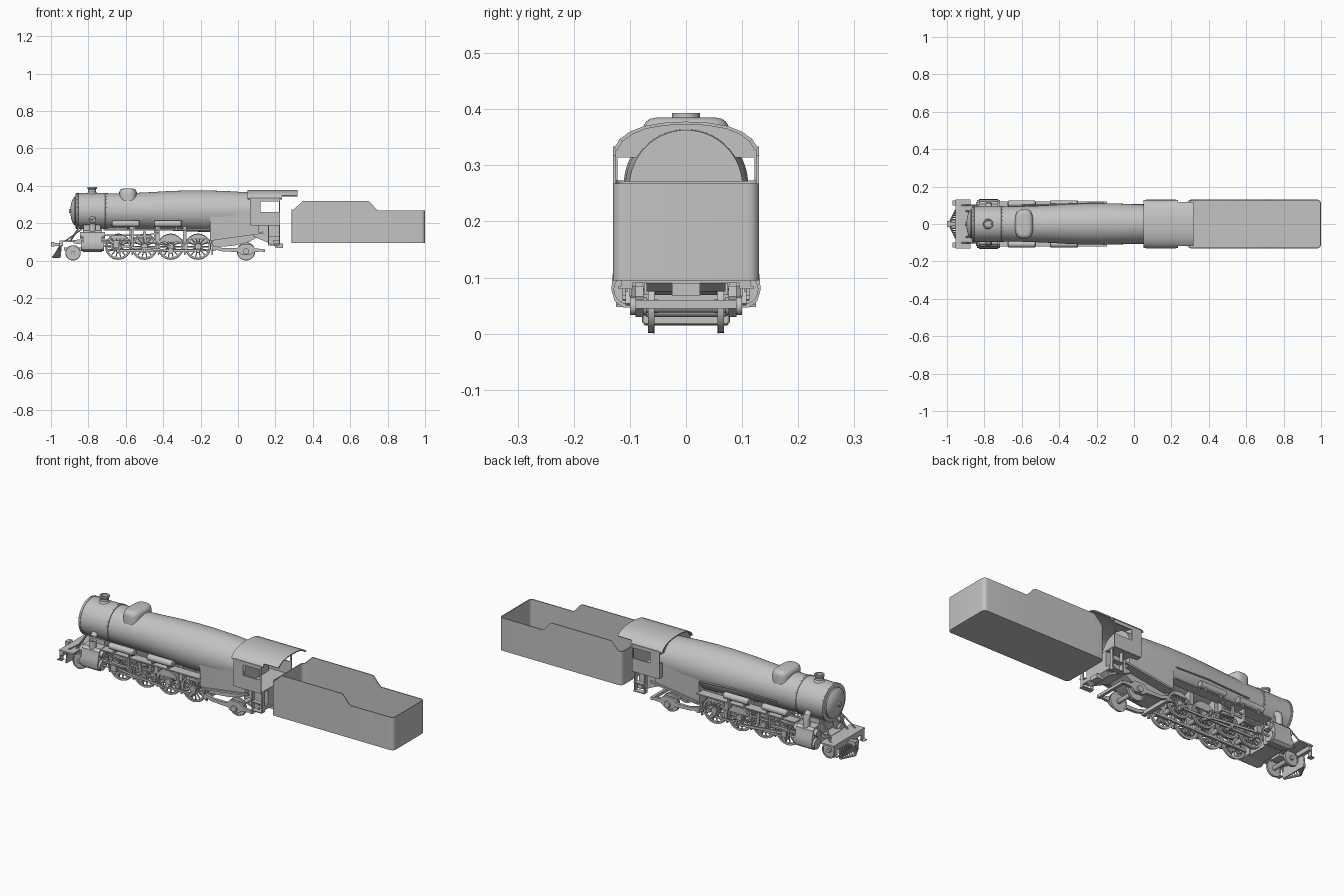
import bpy, bmesh, math
from mathutils import Vector as V

grey = bpy.data.materials.new("plain_grey")
grey.diffuse_color = (0.55, 0.55, 0.55, 1)

# ---- helpers: each part is (rings, cyclic); obj() lofts the rings into a mesh ----
def obj(name, *parts):
    bm = bmesh.new()
    for rings, cyc in parts:
        vs = [[bm.verts.new(p) for p in r] for r in rings]
        n = len(vs[0])
        for a, b in zip(vs, vs[1:] + ([vs[0]] if cyc else [])):
            for i in range(n):
                j = (i + 1) % n
                bm.faces.new((a[i], a[j], b[j], b[i]))
        if not cyc:
            bm.faces.new(vs[0][::-1])
            bm.faces.new(vs[-1])
    bmesh.ops.recalc_face_normals(bm, faces=bm.faces)
    me = bpy.data.meshes.new(name)
    bm.to_mesh(me)
    bm.free()
    me.materials.append(grey)
    o = bpy.data.objects.new(name, me)
    bpy.context.collection.objects.link(o)
    return o

def ring(c, r, d, n):
    q = V(d).to_track_quat('Z', 'Y')
    return [V(c) + q @ V((r * math.cos(2 * math.pi * i / n), r * math.sin(2 * math.pi * i / n), 0)) for i in range(n)]

def tube(a, b, r, n=16, r2=None):
    d = V(b) - V(a)
    return [ring(a, r, d, n), ring(b, r if r2 is None else r2, d, n)], False

def lathe_x(prof, n=64, y=0, z=0):  # prof rows: x, radius[, z]
    return [ring((p[0], y, p[2] if len(p) > 2 else z), p[1], (1, 0, 0), n) for p in prof], False

def prism(pts, axis, c0, c1):
    f = {'x': lambda a, b, c: (c, a, b), 'y': lambda a, b, c: (a, c, b), 'z': lambda a, b, c: (a, b, c)}[axis]
    return [[f(a, b, c) for a, b in pts] for c in (c0, c1)], False

def box(x0, x1, y0, y1, z0, z1):
    return prism([(x0, y0), (x1, y0), (x1, y1), (x0, y1)], 'z', z0, z1)

def bar(p, q, h, y0, y1):  # flat bar between two x-z points
    d = (V(q) - V(p)).normalized() * h / 2
    return prism([(p[0] + d.y, p[1] - d.x), (q[0] + d.y, q[1] - d.x), (q[0] - d.y, q[1] + d.x), (p[0] - d.y, p[1] + d.x)], 'y', y0, y1)

def wheel(x, z, y, s, r, spokes, weight=0.0):
    yo, yi = s * (y + .006), s * (y - .006)
    prof = [(r * .96, yo), (r * .96, s * (y - .003)), (r, s * (y - .003)), (r, yi), (r * .82, yi), (r * .82, yo)]
    parts = [([ring((x, yy, z), rr, (0, 1, 0), 40) for rr, yy in prof], True),
             tube((x, s * (y - .012), z), (x, s * (y + .012), z), r * .24, 20)]
    for i in range(spokes):
        a = 2 * math.pi * i / spokes
        d = V((math.cos(a), 0, math.sin(a)))
        c = V((x, s * y, z))
        parts.append(tube(c + d * r * .15, c + d * r * .85, r * .065, 6, r * .045))
    if weight:
        arc = [(x + r * .84 * math.cos(t), z + r * .84 * math.sin(t))
               for t in [math.pi / 2 - weight + 2 * weight * k / 10 for k in range(11)]]
        parts.append(prism(arc, 'y', s * (y - .004), s * (y + .008)))
    return parts

# ---- boiler, smokebox, firebox ----
obj("boiler", lathe_x([(-.72, .094, .265), (-.58, .095, .265), (-.48, .099, .266), (-.36, .106, .266), (-.26, .11, .265),
                       (-.16, .111, .264), (-.05, .108, .263), (.05, .103, .262), (.11, .101, .262)]))
obj("smokebox", lathe_x([(-.868, .092), (-.866, .097), (-.855, .097), (-.854, .0955), (-.71, .0955), (-.709, .0975),
                         (-.695, .0975), (-.694, .094)], z=.265))
obj("smokebox_door", lathe_x([(-.866, .078), (-.874, .077), (-.883, .066), (-.891, .045), (-.895, .022),
                              (-.896, .012), (-.903, .011), (-.904, .004)], 48, z=.265))
rivets = []
for i in range(28):
    a = 2 * math.pi * i / 28
    for x in (-.86, -.702):
        d = V((0, math.cos(a), math.sin(a)))
        rivets.append(tube(V((x, 0, .265)) + d * .094, V((x, 0, .265)) + d * .0992, .002, 6))
obj("smokebox_rivets", *rivets)

def fire(x, w, zb, wb):  # firebox section hanging below the boiler
    return [(x, -w, .262), (x, w, .262), (x, wb, zb), (x, -wb, zb)]
obj("firebox", ([fire(-.15, .108, .105, .1), fire(.0, .105, .128, .1), fire(.11, .1, .145, .1)], False))
obj("ash_pan", prism([(-.14, .11), (-.13, .07), (-.02, .08), (.06, .1), (.13, .14), (.0, .14)], 'y', -.055, .055))
obj("chimney", ([ring((-.78, 0, z), r, (0, 0, 1), 32) for z, r in
                 [(.35, .03), (.362, .026), (.367, .021), (.38, .021), (.385, .025), (.393, .025), (.393, .018), (.375, .017)]], False))

def oval(z, k):
    pts = []
    for i in range(48):
        c, s = math.cos(2 * math.pi * i / 48), math.sin(2 * math.pi * i / 48)
        f = lambda t: math.copysign(abs(t) ** .65, t)
        pts.append((-.588 + (.048 - k) * f(c), (.078 - k) * f(s), z))
    return pts
obj("dome", ([oval(z, k) for z, k in [(.316, 0), (.36, 0), (.37, .002), (.378, .007), (.383, .014), (.385, .024)]], False))
obj("boiler_side_pipe", tube((-.6, .1, .235), (-.35, .107, .24), .004, 10), tube((-.35, .107, .24), (-.16, .112, .23), .004, 10))

# ---- cab ----
edge = [(.131, .316), (.128, .331), (.118, .347), (.1, .36), (.075, .37), (.04, .376), (0, .378)]
def arch(pts, t=.005):
    full = pts + [(-y, z) for y, z in pts[-2::-1]]
    return full + [(y * (1 - t / .13), z - t) for y, z in full[::-1]]
obj("cab_roof", prism(arch(edge[1:]), 'x', .05, .235))
obj("cab_roof_overhang", prism(arch(edge[2:]), 'x', .235, .318))
for s in (-1, 1):
    yo, yi = s * .13, s * .125
    obj("cab_side", box(.065, .225, yi, yo, .19, .26), box(.065, .12, yi, yo, .26, .334),
        box(.218, .225, yi, yo, .26, .334), box(.12, .218, yi, yo, .315, .334))
    obj("cab_front", box(.066, .071, s * .05, s * .126, .19, .268), box(.066, .071, s * .122, s * .128, .268, .32),
        prism([(0, .315)] + [(s * y * .98, z - .002) for y, z in edge], 'x', .066, .071))
    obj("cab_steps", box(.16, .165, s * .095, s * .115, .08, .19), box(.218, .223, s * .095, s * .115, .08, .19),
        box(.16, .223, s * .095, s * .12, .08, .085), box(.16, .223, s * .095, s * .12, .125, .13))
    obj("firebox_rail", bar((-.14, .112), (.135, .15), .01, s * .096, s * .108))
obj("cab_floor", box(.07, .225, -.128, .128, .188, .194))
obj("rear_frame", prism([(.08, .19), (.08, .13), (.15, .1), (.2, .075), (.225, .09), (.225, .19)], 'y', -.07, .07),
    box(.2, .24, -.025, .025, .068, .09), box(.19, .225, -.095, .095, .09, .11))

# ---- frame, axles and wheels ----
drivers = (-.64, -.5, -.36, -.214)
for s in (-1, 1):
    obj("main_frame", box(-.86, -.1, s * .036, s * .046, .088, .112), box(-.7, -.15, s * .036, s * .046, .05, .062),
        *[box(x - .018, x + .018, s * .034, s * .048, .05, .112) for x in drivers])
    obj("springs", *[prism([(x - .05, .118), (x, .13), (x + .05, .118), (x + .05, .124), (x, .142), (x - .05, .124)],
                           'y', s * .038, s * .05) for x in drivers])
    for i, x in enumerate(drivers):
        obj("driving_wheel", *wheel(x, .074, .062, s, .07, 14, 1.15 if i == 2 else .75),
            tube((x, s * .06, .052), (x, s * .1, .052), .009))
        obj("brake_shoe", prism([(x + .066, .12), (x + .074, .12), (x + .084, .07), (x + .078, .03), (x + .071, .03), (x + .074, .07)],
                                'y', s * .056, s * .068))
    obj("leading_wheel", *wheel(-.882, .041, .062, s, .041, 0),
        tube((-.882, s * .058, .041), (-.882, s * .064, .041), .036, 32))
    obj("trailing_wheel", *wheel(.043, .049, .062, s, .049, 0),
        tube((.043, s * .058, .049), (.043, s * .064, .049), .043, 32))
    obj("trailing_truck_frame", prism([(-.14, .066), (-.09, .05), (.0, .045), (.02, .03), (.066, .03), (.085, .045), (.145, .05),
                                       (.145, .06), (.09, .066), (.07, .085), (.016, .085), (-.005, .066), (-.08, .066), (-.13, .08)],
                                      'y', s * .076, s * .09), tube((.043, s * .07, .049), (.043, s * .1, .049), .016))
obj("axles", *[tube((x, -.07, z), (x, .07, z), .011) for x, z in
               [(d, .074) for d in drivers] + [(-.882, .041), (.043, .049)]])
obj("cross_members", box(-.14, -.12, -.09, .09, .05, .07), box(.13, .145, -.09, .09, .045, .06),
    *[box(x - .01, x + .01, -.07, .07, .1, .19) for x in (-.57, -.43, -.285)],
    box(-.93, -.84, -.03, .03, .055, .07))
obj("cylinder_saddle", box(-.825, -.735, -.065, .065, .055, .19))

# ---- cylinders, rods, valve gear, running boards and tanks ----
cyl_prof = [(.05, .165), (.108, .162), (.121, .15), (.125, .125), (.131, .105), (.133, .078), (.127, .058),
            (.112, .047), (.095, .047), (.075, .055), (.05, .06)]
for s in (-1, 1):
    obj("cylinder_block", prism([(s * y, z) for y, z in cyl_prof], 'x', -.828, -.728))
    obj("cylinder_covers", tube((-.84, s * .102, .079), (-.716, s * .102, .079), .027, 28),
        tube((-.845, s * .1, .136), (-.71, s * .1, .136), .018, 24), tube((-.72, s * .102, .079), (-.65, s * .102, .079), .005))
    obj("steam_pipe", ([ring((-.777, s * y, z), r, d, 20) for y, z, r, d in
                        [(.08, .225, .016, (0, s, -.3)), (.097, .215, .017, (0, s * .6, -1)), (.102, .195, .017, (0, 0, -1)),
                         (.102, .155, .018, (0, 0, -1))]], False))
    obj("crosshead", box(-.665, -.635, s * .09, s * .114, .068, .1), box(-.72, -.565, s * .094, s * .11, .099, .107),
        box(-.57, -.56, s * .06, s * .112, .095, .165))
    obj("side_rod", box(-.64, -.214, s * .077, s * .084, .047, .058),
        *[tube((x, s * .075, .052), (x, s * .087, .052), .013, 20) for x in drivers])
    obj("main_rod", bar((-.65, .08), (-.36, .052), .012, s * .09, s * .097), tube((-.36, s * .088, .052), (-.36, s * .1, .052), .015, 20))
    obj("valve_gear", bar((-.72, .136), (-.49, .135), .007, s * .1, s * .105), bar((-.5, .1), (-.36, .078), .007, s * .104, s * .109),
        bar((-.36, .052), (-.372, .08), .01, s * .1, s * .108), bar((-.5, .155), (-.495, .095), .014, s * .1, s * .11),
        bar((-.685, .142), (-.672, .06), .008, s * .108, s * .113), box(-.56, -.44, s * .094, s * .099, .115, .126),
        box(-.45, -.44, s * .07, s * .1, .115, .165), bar((-.49, .135), (-.42, .15), .006, s * .1, s * .105))
    obj("running_board", box(-.72, -.145, s * .07, s * .12, .162, .168))
    for x0, x1 in ((-.675, -.525), (-.45, -.3)):
        obj("air_tank", lathe_x([(x0, .013), (x0 + .004, .017), (x1 - .004, .017), (x1, .013)], 24, s * .108, .197),
            *[box(x - .004, x + .004, s * .09, s * .118, .165, .19) for x in (x0 + .03, x1 - .03)])
    obj("platform_brace", tube((-.9, s * .07, .1), (-.835, s * .06, .2), .005, 10), tube((-.93, s * .1, .1), (-.835, s * .1, .168), .0035, 8))
    obj("front_step", box(-.955, -.95, s * .1, s * .125, .05, .1), box(-.97, -.945, s * .1, s * .125, .048, .052))

# ---- front platform, coupler and pilot ----
obj("front_platform", box(-.955, -.875, -.13, .13, .1, .108), box(-.955, -.935, -.125, .125, .078, .1),
    box(-.88, -.83, -.05, .05, .09, .11))
obj("front_coupler", box(-.985, -.95, -.011, .011, .077, .095), box(-1.0, -.98, -.016, .016, .074, .098))
slats = []
for i in range(-6, 7):
    y = i * .0115
    slats.append(tube((-.952, y, .078), (-.99 + abs(y) * .5, y, .02), .0032, 8))
for s in (-1, 1):
    slats.append(tube((-.99, 0, .02), (-.953, s * .074, .02), .005, 8))
    slats.append(tube((-.953, s * .074, .02), (-.945, s * .074, .085), .004, 8))
obj("pilot", *slats, box(-.952, -.947, -.074, .074, .018, .08))

# ---- tender: open thin-walled tub with a raised front section ----
def top(x):
    k = [(.28, .272), (.30, .274), (.345, .318), (.695, .318), (.705, .314), (.74, .274), (.75, .268), (1.01, .268)]
    for (a, za), (b, zb) in zip(k, k[1:]):
        if x <= b:
            return za + (zb - za) * (x - a) / (b - a)
out = []
breaks = [.345, .695, .705, .74, .75]
for cx, cy, a0 in ((.98, .11, 0), (.305, .11, 90), (.305, -.11, 180), (.98, -.11, 270)):
    out += [(cx + .02 * math.cos(math.radians(a0 + 15 * k)), cy + .02 * math.sin(math.radians(a0 + 15 * k))) for k in range(7)]
    if a0 == 0:
        out += [(x, .13) for x in breaks[::-1]]
    if a0 == 180:
        out += [(x, -.13) for x in breaks]
outer = out
inner = [(.6425 + (x - .6425) * .985, y * .96) for x, y in out]
obj("tender", ([[(x, y, .095) for x, y in outer], [(x, y, top(x)) for x, y in outer],
                [(i[0], i[1], top(o[0])) for i, o in zip(inner, outer)], [(x, y, .1) for x, y in inner]], False))

# ---- smooth shading with sharp edges kept ----
bpy.ops.object.select_all(action='SELECT')
bpy.context.view_layer.objects.active = bpy.context.selected_objects[0]
bpy.ops.object.shade_smooth_by_angle(angle=math.radians(32))
